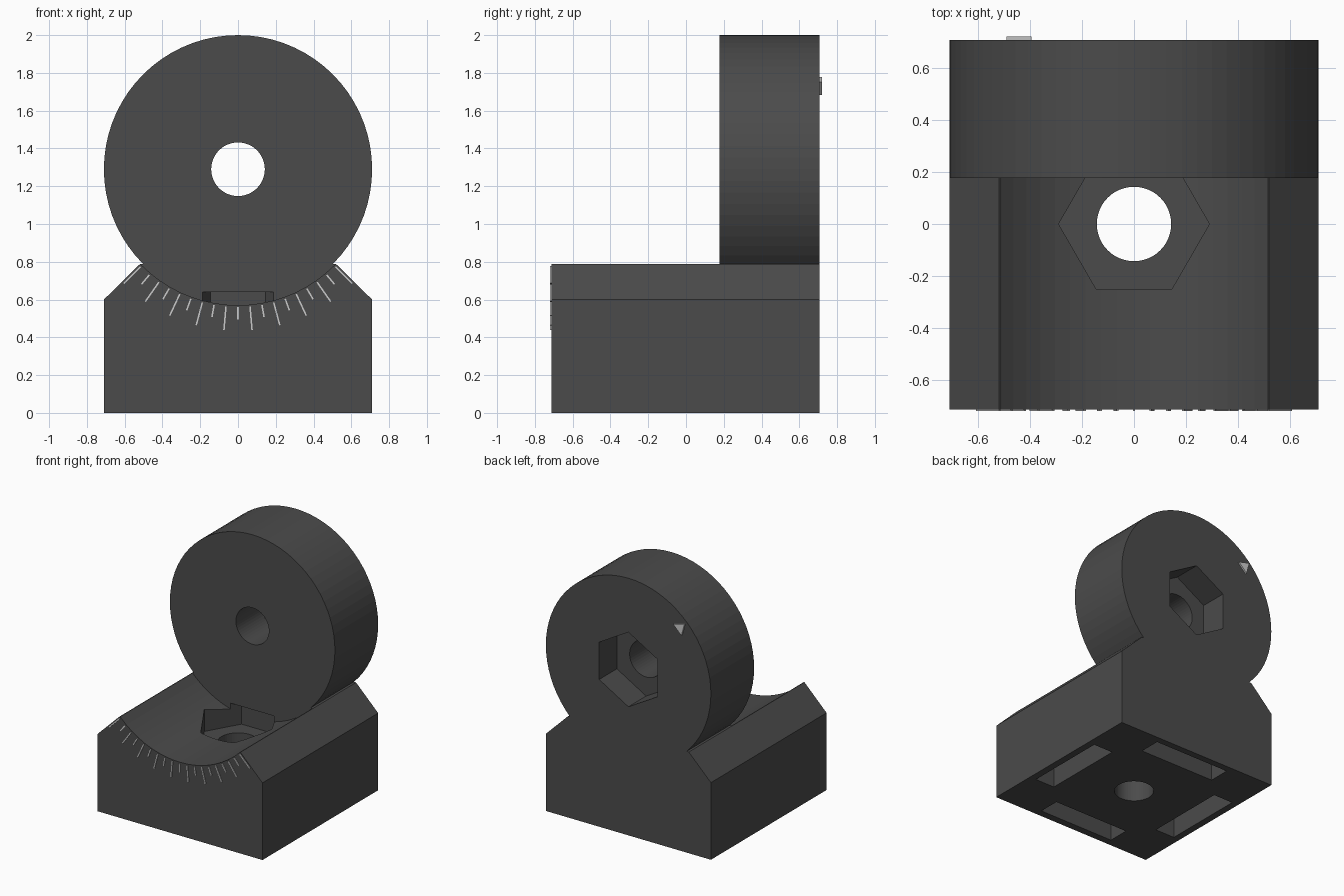
import bpy
import bmesh
from math import sin, cos, pi, radians
from mathutils import Matrix, Vector

if "Cube" in bpy.data.objects:
    bpy.data.objects.remove(bpy.data.objects["Cube"])

R, CZ = 0.71, 1.29             # disc radius and height of its axis
FRONT, BACK, DISC_FRONT = -0.713, 0.708, 0.177


def add_object(name, bm):
    bmesh.ops.recalc_face_normals(bm, faces=bm.faces)
    mesh = bpy.data.meshes.new(name)
    bm.to_mesh(mesh)
    bm.free()
    obj = bpy.data.objects.new(name, mesh)
    bpy.context.collection.objects.link(obj)
    return obj


def extrude(bm, points, vec):
    face = bm.faces.new([bm.verts.new(p) for p in points])
    new = bmesh.ops.extrude_face_region(bm, geom=[face])["geom"]
    bmesh.ops.translate(bm, vec=vec, verts=[v for v in new if isinstance(v, bmesh.types.BMVert)])


def prism_y(name, profile, y0, y1):
    bm = bmesh.new()
    extrude(bm, [(x, y0, z) for x, z in profile], Vector((0, y1 - y0, 0)))
    return add_object(name, bm)


def prism_z(name, profile, z0, z1):
    bm = bmesh.new()
    extrude(bm, [(x, y, z0) for x, y in profile], Vector((0, 0, z1 - z0)))
    return add_object(name, bm)


def ring(r, n, cy=0.0, start=0.0, cx=0.0):
    return [(cx + r * cos(start + 2 * pi * i / n), cy + r * sin(start + 2 * pi * i / n))
            for i in range(n)]


def cut(body, cutter):
    cutter.hide_render = True
    mod = body.modifiers.new("cut", 'BOOLEAN')
    mod.operation = 'DIFFERENCE'
    mod.solver = 'EXACT'
    mod.object = cutter
    bpy.context.view_layer.objects.active = body
    bpy.ops.object.modifier_apply(modifier=mod.name)
    bpy.data.objects.remove(cutter)


# Body: silhouette of chamfered block and disc in one profile
arc = [(R * cos(radians(a)), CZ + R * sin(radians(a))) for a in range(-45, 226, 5)]
profile = [(-0.71, 0), (0.71, 0), (0.71, 0.6), (0.52, 0.787)] + arc + [(-0.52, 0.787), (-0.71, 0.6)]
body = prism_y("angle_block", profile, FRONT, BACK)

# Cradle in front of the disc
cut(body, prism_y("cradle_cutter", ring(0.72, 72, CZ), -1, DISC_FRONT))

# Disc bore and hexagonal nut pocket in the back
cut(body, prism_y("bore_cutter", ring(0.142, 48, CZ), -0.1, 1))
cut(body, prism_y("back_nut_cutter", ring(0.29, 6, CZ, pi / 2), 0.49, 1))

# Base bore and hexagonal nut pocket in the cradle
cut(body, prism_z("base_bore_cutter", ring(0.143, 48), -0.1, 0.6))
cut(body, prism_z("base_nut_cutter", ring(0.29, 6), 0.46, 0.64))

# Four slots underneath
for i in range(4):
    rot = Matrix.Rotation(i * pi / 2, 2)
    slot = [rot @ Vector(p) for p in ((-0.33, 0.485), (0.33, 0.485), (0.33, 0.655), (-0.33, 0.655))]
    cut(body, prism_z("slot_cutter", slot, -0.1, 0.2))

light = bpy.data.materials.new("light_grey")
light.diffuse_color = (0.6, 0.6, 0.6, 1)
light.use_nodes = True
light.node_tree.nodes["Principled BSDF"].inputs["Base Color"].default_value = light.diffuse_color
dark = bpy.data.materials.new("dark_grey")
dark.diffuse_color = (0.07, 0.07, 0.07, 1)
dark.use_nodes = True
dark.node_tree.nodes["Principled BSDF"].inputs["Base Color"].default_value = dark.diffuse_color
body.data.materials.append(dark)

# Raised scale marks every five degrees, long ones every ten
bm = bmesh.new()
for i in range(19):
    a = radians(-45 + 5 * i)
    out, side = Vector((sin(a), -cos(a))), Vector((cos(a), sin(a))) * 0.004
    centre = Vector((0, CZ))
    p, q = centre + out * 0.73, centre + out * (0.855 if i % 2 == 0 else 0.795)
    extrude(bm, [(v.x, -0.719, v.y) for v in (p - side, q - side, q + side, p + side)],
            Vector((0, 0.012, 0)))
marks = add_object("scale_marks", bm)
marks.data.materials.append(light)

# Triangular pointer on the back of the disc
pointer = prism_y("pointer", ring(0.057, 3, 1.737, radians(135), -0.45), BACK - 0.01, 0.721)
pointer.data.materials.append(light)
